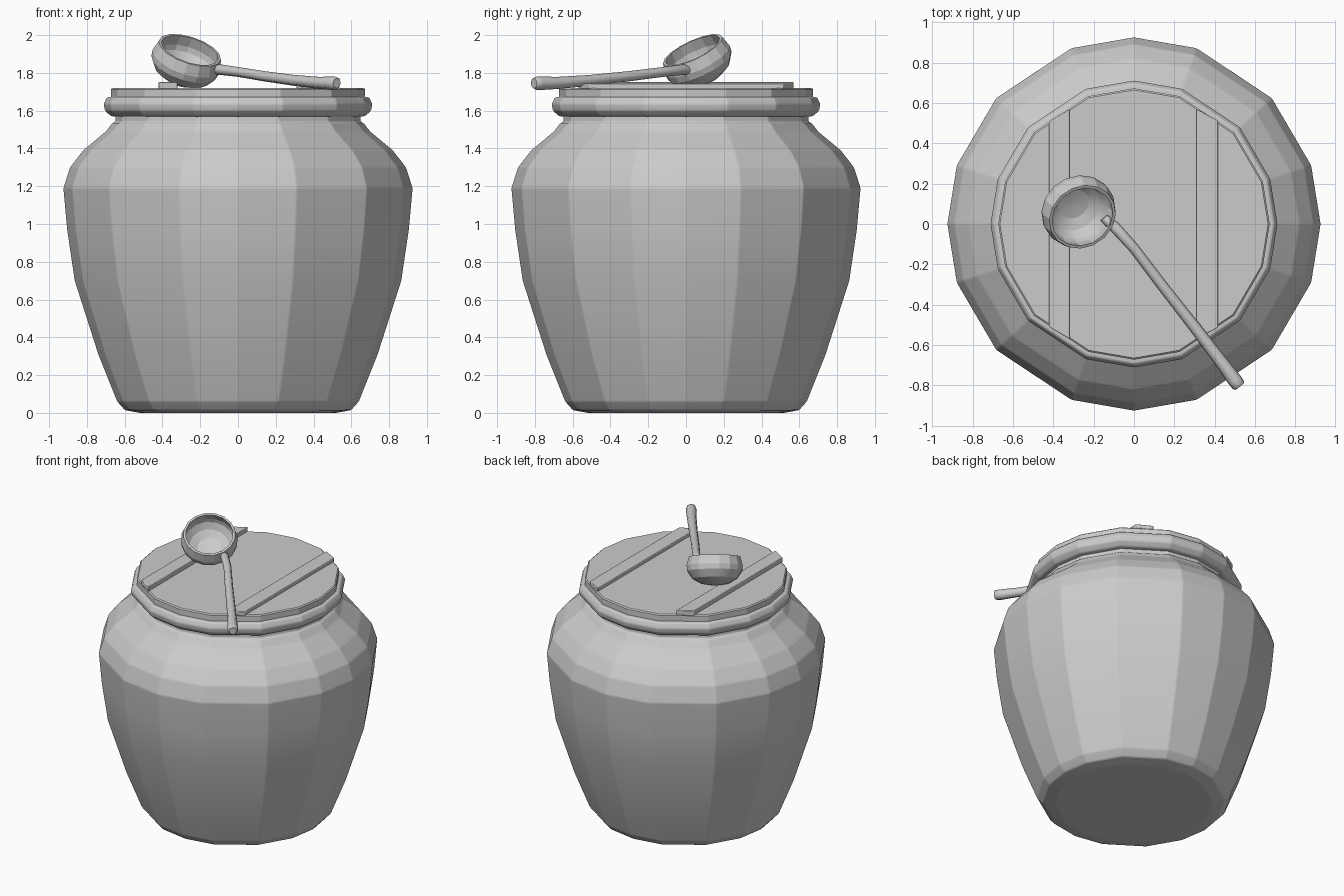
import bpy, bmesh, math
from mathutils import Vector, Matrix

if "Cube" in bpy.data.objects:
    bpy.data.objects.remove(bpy.data.objects["Cube"])

clay = bpy.data.materials.new("plain grey")
clay.diffuse_color = (0.6, 0.6, 0.6, 1)
clay.use_nodes = True
clay.node_tree.nodes["Principled BSDF"].inputs["Base Color"].default_value = clay.diffuse_color

# Uneven sixteen-sided ring, mirrored into four quadrants
quad = [0, 18.3, 42.4, 70.4]
ANGLES = quad + [90] + [180 - a for a in reversed(quad[1:])]
ANGLES = [math.radians(a) for a in ANGLES + [a + 180 for a in ANGLES]]
EVEN = [math.tau * i / 16 for i in range(16)]


def finish(name, bm, bevel=0.0, smooth=35, limit=10):
    bmesh.ops.recalc_face_normals(bm, faces=bm.faces)
    me = bpy.data.meshes.new(name)
    bm.to_mesh(me)
    bm.free()
    ob = bpy.data.objects.new(name, me)
    bpy.context.collection.objects.link(ob)
    me.materials.append(clay)
    if smooth:
        bpy.context.view_layer.objects.active = ob
        ob.select_set(True)
        bpy.ops.object.shade_smooth_by_angle(angle=math.radians(smooth))
        ob.select_set(False)
    if bevel:
        b = ob.modifiers.new("soft edges", 'BEVEL')
        b.width, b.segments = bevel, 2
        b.limit_method, b.angle_limit = 'ANGLE', math.radians(limit)
        w = ob.modifiers.new("flat faces", 'WEIGHTED_NORMAL')
        w.keep_sharp = True
    return ob


def lathe(profile, angles, closed=False):
    """Revolve (radius, z) points; cap the ends, or join them into a ring."""
    bm = bmesh.new()
    rings = [[bm.verts.new((r * math.cos(a), r * math.sin(a), z)) for a in angles]
             for r, z in profile]
    n = len(angles)
    pairs = list(zip(rings, rings[1:]))
    if closed:
        pairs.append((rings[-1], rings[0]))
    for lo, hi in pairs:
        for i in range(n):
            j = (i + 1) % n
            bm.faces.new((lo[i], lo[j], hi[j], hi[i]))
    if not closed:
        bm.faces.new(rings[0])
        bm.faces.new(rings[-1])
    return bm


# Jar body with rounded foot and shoulder
finish("jar_body", lathe(
    [(.52, 0), (.60, .015), (.64, .06), (.74, .31), (.865, .70), (.905, .97),
     (.925, 1.19), (.89, 1.30), (.82, 1.39), (.70, 1.49), (.665, 1.535),
     (.65, 1.54), (.645, 1.62)], ANGLES), bevel=.018)

# Thick rolled collar around the mouth
finish("jar_collar", lathe(
    [(.63, 1.565), (.675, 1.572), (.705, 1.60), (.712, 1.635), (.695, 1.67),
     (.63, 1.678)], ANGLES, closed=True), bevel=.008)

# Flat lid
finish("lid", lathe([(.66, 1.66), (.672, 1.668), (.672, 1.713), (.664, 1.72)], ANGLES),
       smooth=0)


# Lid battens, their ends trimmed along the lid outline
def batten(name, x0, x1, top):
    bm = bmesh.new()

    def edge(x):
        return min(math.sqrt(.66 ** 2 - x * x), .57)
    corners = [(x0, -edge(x0)), (x1, -edge(x1)), (x1, edge(x1)), (x0, edge(x0))]
    lo = [bm.verts.new((x, y, 1.715)) for x, y in corners]
    hi = [bm.verts.new((x, y, top)) for x, y in corners]
    bm.faces.new(lo)
    bm.faces.new(hi)
    for i in range(4):
        j = (i + 1) % 4
        bm.faces.new((lo[i], lo[j], hi[j], hi[i]))
    finish(name, bm, bevel=.004, smooth=30)


batten("left_batten", -.42, -.32, 1.752)
batten("right_batten", .31, .415, 1.745)

# Ladle bowl, hollow, tipped toward its handle
outer = [(.03, -.188), (.09, -.178), (.15, -.145), (.184, -.095), (.188, -.06), (.172, 0)]
inner = [(.157, 0), (.168, -.06), (.162, -.09), (.13, -.13), (.08, -.158), (.03, -.166)]
bowl = lathe(outer + inner, EVEN)
axis = Vector((.29, -.41, .866)).normalized()
turn = Vector((0, 0, 1)).rotation_difference(axis).to_matrix().to_4x4()
bowl.transform(Matrix.Translation((-.255, .035, 1.92)) @ turn)
finish("ladle_bowl", bowl, smooth=20)

# Ladle handle, a gently bent tapering rod
path = [(-.15, .03, 1.81, .022), (-.10, -.01, 1.818, .028), (0, -.12, 1.805, .026),
        (.14, -.305, 1.782, .027), (.30, -.51, 1.76, .029), (.43, -.68, 1.747, .032),
        (.50, -.775, 1.745, .036), (.517, -.797, 1.745, .034), (.523, -.805, 1.745, .027)]
bm = bmesh.new()
along = Vector((.62, -.78, -.06)).normalized()
side = along.cross(Vector((0, 0, 1))).normalized()
up = side.cross(along)
rings = []
for x, y, z, r in path:
    rings.append([bm.verts.new(Vector((x, y, z)) + r * (side * math.cos(a) + up * math.sin(a)))
                  for a in EVEN[::2]])
for lo, hi in zip(rings, rings[1:]):
    for i in range(8):
        j = (i + 1) % 8
        bm.faces.new((lo[i], lo[j], hi[j], hi[i]))
bm.faces.new(rings[0])
bm.faces.new(rings[-1])
finish("ladle_handle", bm, smooth=50)
